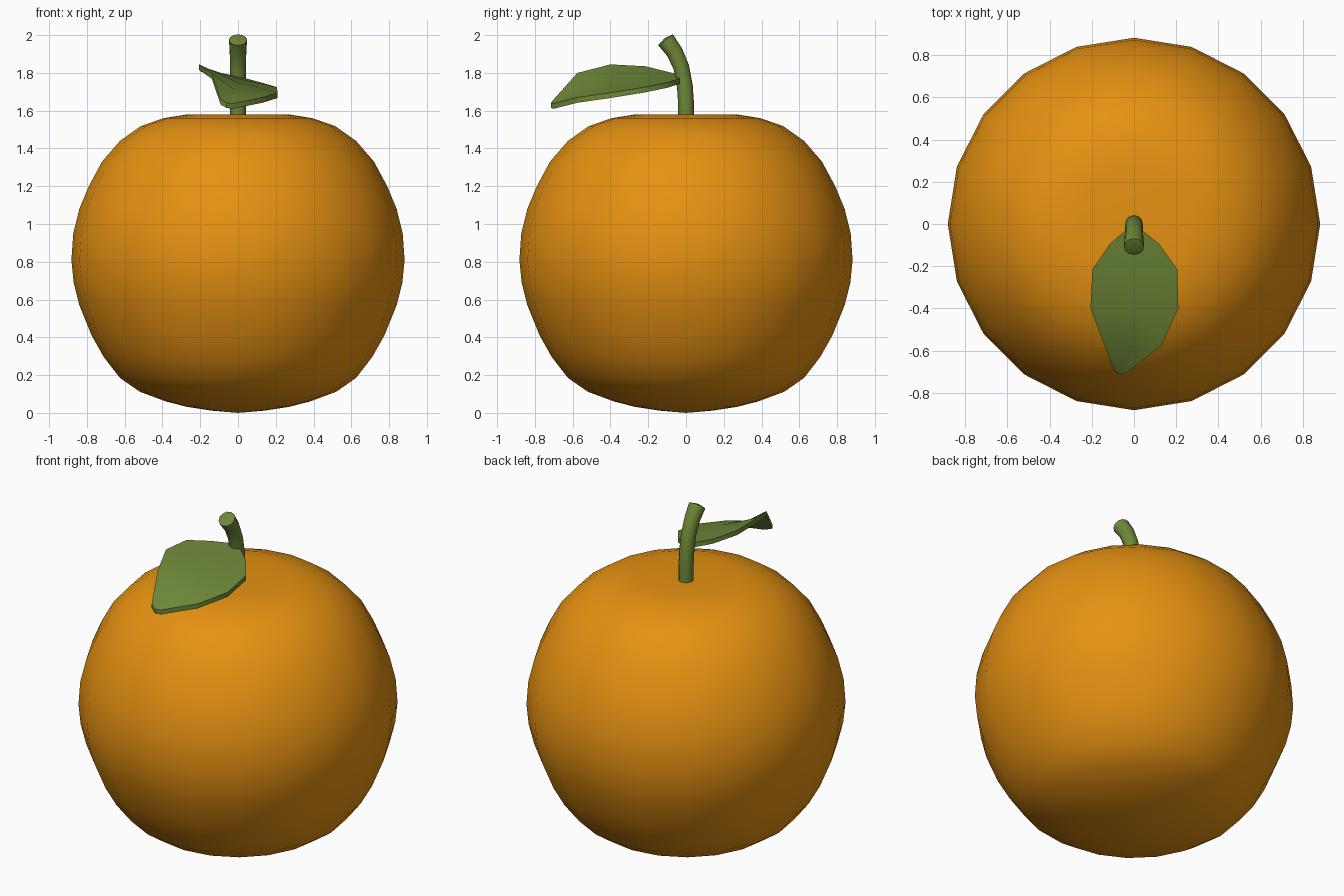
import bpy, bmesh, math
from mathutils import Vector

if "Cube" in bpy.data.objects:
    bpy.data.objects.remove(bpy.data.objects["Cube"])


def material(name, rgb):
    m = bpy.data.materials.new(name)
    m.diffuse_color = (*rgb, 1)
    m.use_nodes = True
    m.node_tree.nodes["Principled BSDF"].inputs["Base Color"].default_value = m.diffuse_color
    return m


ORANGE = material("orange peel", (0.79, 0.285, 0.006))
GREEN = material("leaf green", (0.156, 0.245, 0.04))


def finish(name, bm, mat, angle):
    bmesh.ops.recalc_face_normals(bm, faces=bm.faces)
    mesh = bpy.data.meshes.new(name)
    bm.to_mesh(mesh)
    bm.free()
    mesh.materials.append(mat)
    ob = bpy.data.objects.new(name, mesh)
    bpy.context.collection.objects.link(ob)
    bpy.ops.object.select_all(action='DESELECT')
    ob.select_set(True)
    bpy.context.view_layer.objects.active = ob
    bpy.ops.object.shade_smooth_by_angle(angle=math.radians(angle))
    return ob


def skin(bm, rings, start, end):
    """Join rings of points with quads and close both ends with fans."""
    loops = [[bm.verts.new(p) for p in ring] for ring in rings]
    n = len(loops[0])
    for a, b in zip(loops, loops[1:]):
        for i in range(n):
            j = (i + 1) % n
            bm.faces.new((a[i], a[j], b[j], b[i]))
    for loop, tip in ((loops[0], start), (loops[-1], end)):
        v = bm.verts.new(tip)
        for i in range(n):
            bm.faces.new((loop[i], loop[(i + 1) % n], v))


# Fruit: 20-sided lathe with a shallow dimple on top
profile = [(0.14, 0.012), (0.27, 0.032), (0.38, 0.06), (0.52, 0.112), (0.625, 0.185),
           (0.71, 0.295), (0.775, 0.41), (0.84, 0.57), (0.87, 0.69), (0.882, 0.81),
           (0.872, 0.95), (0.84, 1.08), (0.79, 1.20), (0.72, 1.33), (0.625, 1.44),
           (0.515, 1.518), (0.395, 1.56), (0.27, 1.58)]
bm = bmesh.new()
rings = [[(r * math.cos(k * math.tau / 20), r * math.sin(k * math.tau / 20), z)
          for k in range(20)] for r, z in profile]
skin(bm, rings, (0, 0, 0), (0, 0, 1.56))
finish("fruit", bm, ORANGE, 40)

# Stem: round tube bending to the front
path = [(0, 1.54), (0, 1.64), (-0.006, 1.73), (-0.025, 1.83), (-0.06, 1.91), (-0.108, 1.975)]
radii = [0.042, 0.042, 0.042, 0.042, 0.044, 0.048]
bm = bmesh.new()
rings = []
for i, (y, z) in enumerate(path):
    a, b = path[max(i - 1, 0)], path[min(i + 1, len(path) - 1)]
    t = Vector((0, b[0] - a[0], b[1] - a[1])).normalized()
    side = Vector((1, 0, 0))
    up = t.cross(side)
    rings.append([Vector((0, y, z)) + radii[i] * (side * math.cos(k * math.tau / 12)
                  + up * math.sin(k * math.tau / 12)) for k in range(12)])
skin(bm, rings, (0, 0, 1.54), (0, -0.113, 1.984))
finish("stem", bm, GREEN, 40)

# Leaf: rows of (y, left x z, middle x z, right x z), thickened downwards
rows = [(-0.035, -0.045, 1.79, 0, 1.78, 0.045, 1.77),
        (-0.095, -0.115, 1.805, 0, 1.775, 0.12, 1.75),
        (-0.215, -0.197, 1.835, 0, 1.77, 0.205, 1.725),
        (-0.40, -0.206, 1.845, 0, 1.75, 0.21, 1.695),
        (-0.575, -0.14, 1.80, -0.01, 1.705, 0.13, 1.67),
        (-0.70, -0.092, 1.66, -0.06, 1.642, -0.03, 1.638)]
bm = bmesh.new()
grid = []
for y, *p in rows:
    grid.append([bm.verts.new((p[k], y - (0.015 if y == -0.70 and k == 2 else 0), p[k + 1]))
                 for k in (0, 2, 4)])
for a, b in zip(grid, grid[1:]):
    for i in range(2):
        bm.faces.new((a[i], b[i], b[i + 1], a[i + 1]))
top = list(bm.faces)
ext = bmesh.ops.extrude_face_region(bm, geom=top, use_keep_orig=True)
for v in [g for g in ext["geom"] if isinstance(g, bmesh.types.BMVert)]:
    v.co += Vector((0, 0, -0.028))
finish("leaf", bm, GREEN, 45)
